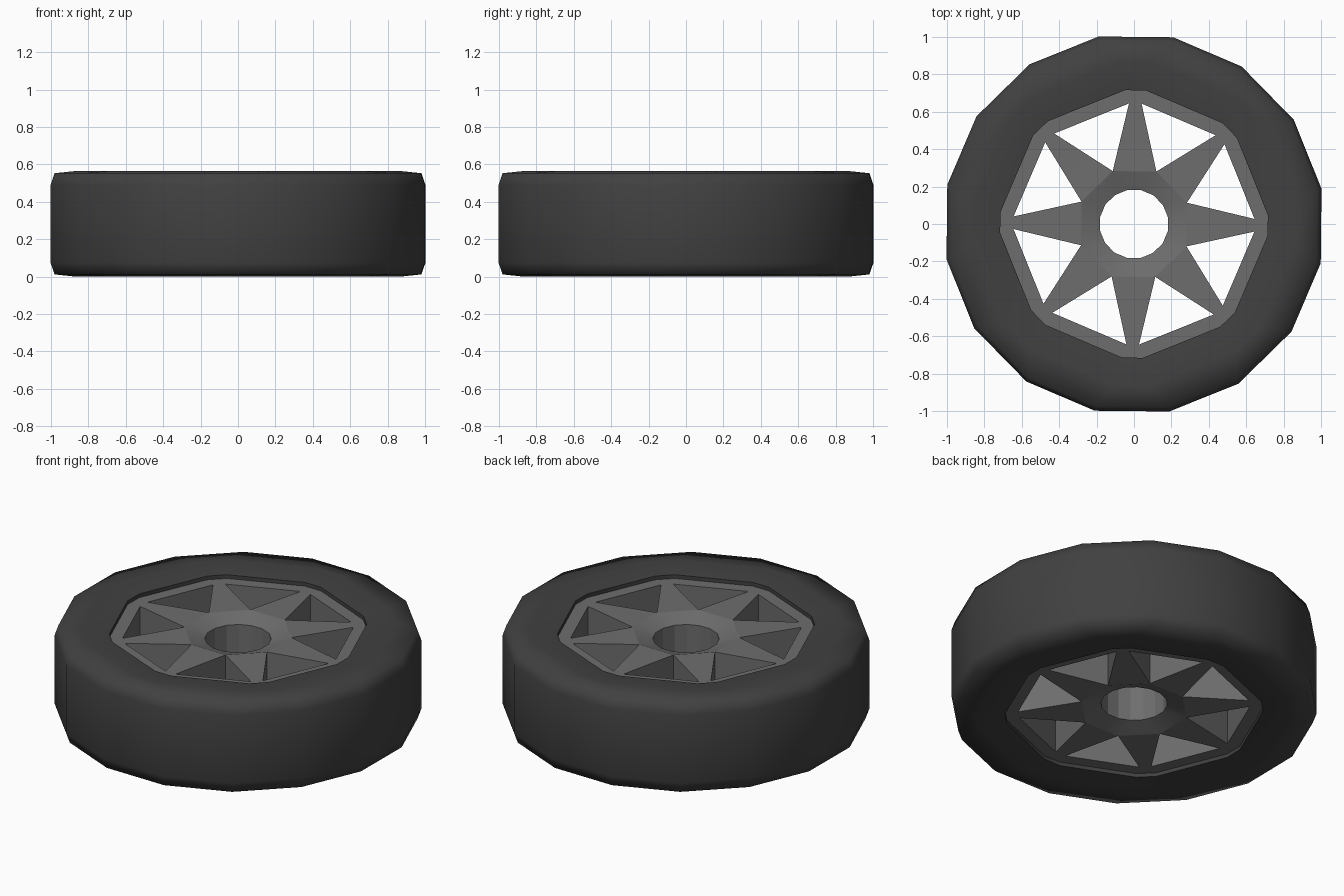
import bpy, bmesh
from math import cos, sin, radians

cube = bpy.data.objects.get("Cube")
if cube:
    bpy.data.objects.remove(cube, do_unlink=True)

HEIGHT = 0.565
SECTORS = 8
TURN = -0.6


def material(name, value):
    mat = bpy.data.materials.new(name)
    mat.use_nodes = True
    colour = (value, value, value, 1)
    mat.diffuse_color = colour
    bsdf = mat.node_tree.nodes["Principled BSDF"]
    bsdf.inputs["Base Color"].default_value = colour
    bsdf.inputs["Roughness"].default_value = 0.8
    return mat


def point(bm, radius, angle, z):
    a = radians(angle + TURN)
    return bm.verts.new((radius * cos(a), radius * sin(a), z))


def paired_ring(bm, radius, half, z):
    """Ring of vertices in pairs, one pair either side of each spoke axis."""
    return [point(bm, radius, 45 * k + s * half, z)
            for k in range(SECTORS) for s in (-1, 1)]


def bridge(bm, a, b):
    n = len(a)
    for i in range(n):
        j = (i + 1) % n
        bm.faces.new((a[i], a[j], b[j], b[i]))


def finish(bm, name, mat, angle):
    bmesh.ops.recalc_face_normals(bm, faces=bm.faces)
    mesh = bpy.data.meshes.new(name)
    bm.to_mesh(mesh)
    bm.free()
    mesh.materials.append(mat)
    obj = bpy.data.objects.new(name, mesh)
    bpy.context.collection.objects.link(obj)
    bpy.ops.object.select_all(action="DESELECT")
    obj.select_set(True)
    bpy.context.view_layer.objects.active = obj
    bpy.ops.object.shade_smooth_by_angle(angle=radians(angle))


# Tyre: closed loop of sixteen-sided rings (radius, half angle, height)
upper = [(0.717, 4.4, 0.545), (0.87, 5.5, HEIGHT),
         (0.998, 11.25, 0.553), (1.02, 11.25, 0.49)]
profile = upper + [(r, h, HEIGHT - z) for r, h, z in reversed(upper)]
bm = bmesh.new()
rings = [paired_ring(bm, r, h, z) for r, h, z in profile]
for i, ring in enumerate(rings):
    bridge(bm, ring, rings[(i + 1) % len(rings)])
finish(bm, "tyre", material("dark rubber", 0.052), 75)


# Rim: dished hub, eight tapering spokes and an outer band
def rim_side(bm, flip):
    def level(z):
        return HEIGHT - z if flip else z

    hole = paired_ring(bm, 0.185, 11.25, level(0.487))
    valley = [point(bm, 0.305, 45 * k + 22.5, level(0.525))
              for k in range(SECTORS)]
    tip = paired_ring(bm, 0.645, 3, level(0.522))
    band = paired_ring(bm, 0.73, 4.4, level(0.522))
    for k in range(SECTORS):
        a, b, c = 2 * k, 2 * k + 1, (2 * k + 2) % (2 * SECTORS)
        bm.faces.new((hole[a], hole[b], valley[k], valley[k - 1]))
        bm.faces.new((hole[b], hole[c], valley[k]))
        bm.faces.new((valley[k - 1], valley[k], tip[b], tip[a]))
    bridge(bm, tip, band)
    return hole, valley, tip, band


bm = bmesh.new()
top, bottom = rim_side(bm, False), rim_side(bm, True)
bridge(bm, top[0], bottom[0])
bridge(bm, top[3], bottom[3])

# Walls of the triangular windows
for k in range(SECTORS):
    left, right = 2 * k + 1, (2 * k + 2) % (2 * SECTORS)
    bridge(bm, [top[1][k], top[2][left], top[2][right]],
           [bottom[1][k], bottom[2][left], bottom[2][right]])
finish(bm, "rim", material("grey metal", 0.155), 20)
